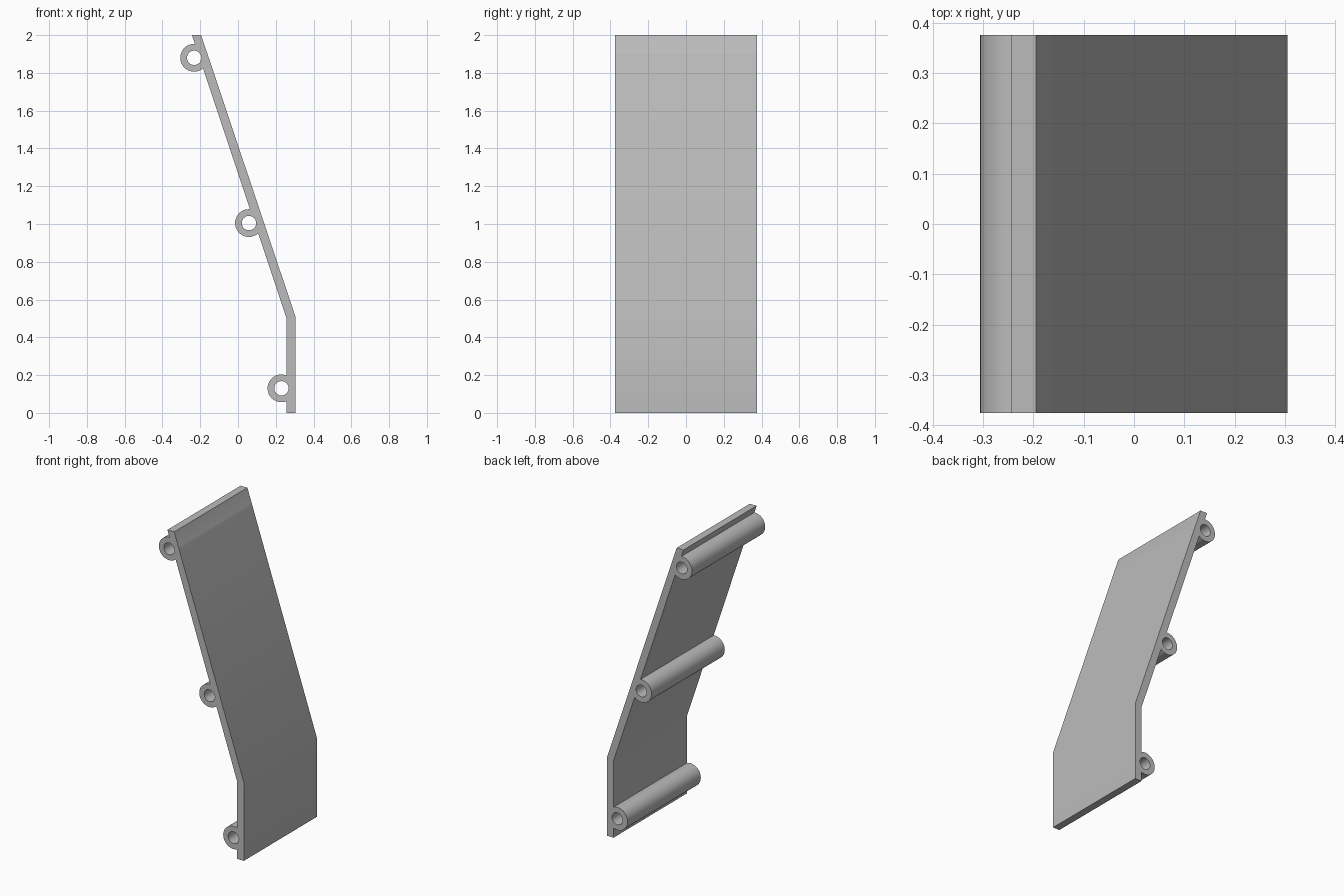
import bpy, bmesh, math

cube = bpy.data.objects.get("Cube")
if cube:
    bpy.data.objects.remove(cube, do_unlink=True)

HALF = 0.375          # half the panel's depth along y
TUBES = [(0.23, 0.13), (0.058, 1.005), (-0.232, 1.88)]   # x, z of each axis
OUTER_R, BORE_R = 0.0735, 0.038

grey = bpy.data.materials.new("plain_grey")
grey.use_nodes = True
colour = (0.5, 0.5, 0.5, 1)
grey.diffuse_color = colour
grey.node_tree.nodes["Principled BSDF"].inputs["Base Color"].default_value = colour


def extrude_profile(name, points, half):
    """Solid from an x-z outline, extruded along y."""
    bm = bmesh.new()
    face = bm.faces.new([bm.verts.new((x, -half, z)) for x, z in points])
    ext = bmesh.ops.extrude_face_region(bm, geom=[face])
    verts = [v for v in ext["geom"] if isinstance(v, bmesh.types.BMVert)]
    bmesh.ops.translate(bm, verts=verts, vec=(0, 2 * half, 0))
    bmesh.ops.recalc_face_normals(bm, faces=bm.faces)
    mesh = bpy.data.meshes.new(name)
    bm.to_mesh(mesh)
    bm.free()
    mesh.materials.append(grey)
    obj = bpy.data.objects.new(name, mesh)
    bpy.context.collection.objects.link(obj)
    return obj


def rod(name, centre, radius, half, sides=48):
    angles = [2 * math.pi * i / sides for i in range(sides)]
    return extrude_profile(name, [(centre[0] + radius * math.cos(a),
                                   centre[1] + radius * math.sin(a)) for a in angles], half)


def combine(target, tool, operation):
    mod = target.modifiers.new(tool.name, "BOOLEAN")
    mod.operation, mod.solver, mod.object = operation, "EXACT", tool
    bpy.context.view_layer.objects.active = target
    bpy.ops.object.modifier_apply(modifier=mod.name)
    bpy.data.objects.remove(tool, do_unlink=True)


# Bent panel: upright foot and leaning upper sheet
panel = extrude_profile("bent_panel", [
    (0.305, 0), (0.305, 0.507), (-0.195, 2), (-0.244, 2), (0.257, 0.5), (0.257, 0)], HALF)

# Tubes fused to the inner side, then bored right through
for centre in TUBES:
    combine(panel, rod("tube", centre, OUTER_R, HALF), "UNION")
for centre in TUBES:
    combine(panel, rod("bore", centre, BORE_R, HALF + 0.1), "DIFFERENCE")

# Soft bend and round tubes, crisp rims
bpy.ops.object.select_all(action="DESELECT")
panel.select_set(True)
bpy.context.view_layer.objects.active = panel
bpy.ops.object.shade_smooth_by_angle(angle=math.radians(30))
